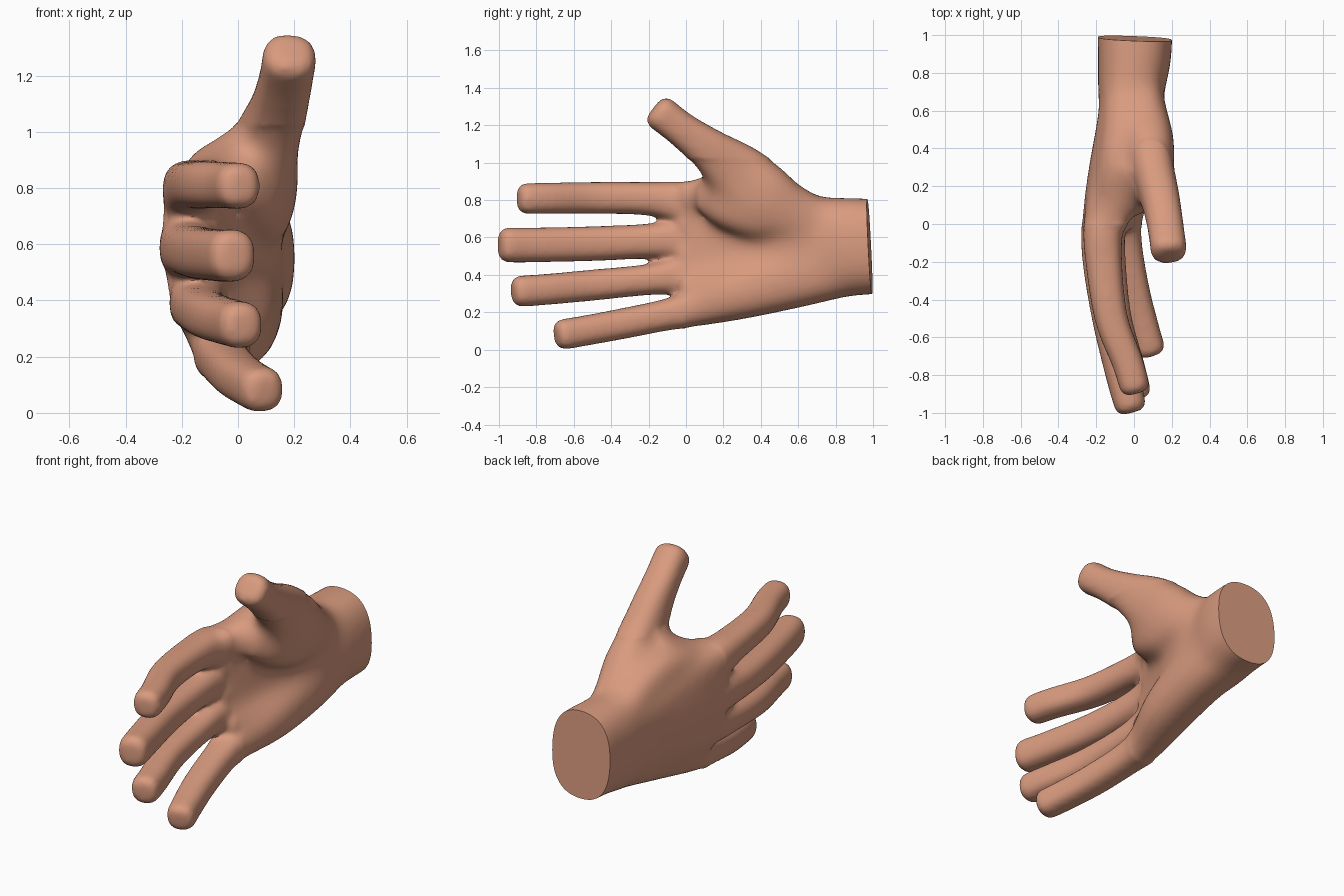
import bpy
import bmesh
import math
from mathutils import Vector

cube = bpy.data.objects.get("Cube")
if cube:
    bpy.data.objects.remove(cube, do_unlink=True)

skin = bpy.data.materials.new("warm_skin")
skin.use_nodes = True
skin.diffuse_color = (0.69, 0.325, 0.21, 1)
skin.node_tree.nodes["Principled BSDF"].inputs["Base Color"].default_value = skin.diffuse_color

SIDES = 32
STEPS = 6


def catmull(a, b, c, d, t):
    """Smooth interpolation between b and c."""
    return [0.5 * (2 * q + (r - p) * t + (2 * p - 5 * q + 4 * r - s) * t * t
                   + (3 * q - p - 3 * r + s) * t ** 3) for p, q, r, s in zip(a, b, c, d)]


def add_limb(bm, stations, power=2.5, cap=0.05):
    """Loft rounded sections through stations of (x, y, z, half thickness, half width)."""
    pts = []
    last = len(stations) - 1
    for i in range(last):
        quad = [stations[max(0, min(last, i + k))] for k in (-1, 0, 1, 2)]
        pts += [catmull(*quad, s / STEPS) for s in range(STEPS)]
    pts.append(stations[-1])
    centres = [Vector(p[:3]) for p in pts]
    sections = []
    for i, p in enumerate(pts):
        tangent = (centres[min(i + 1, len(pts) - 1)] - centres[max(i - 1, 0)]).normalized()
        sections.append((centres[i], tangent, p[3], p[4]))
    # blunt rounded tip in front of the first station
    c, t, rx, rz = sections[0]
    tip = []
    for k in range(5, 0, -1):
        a = k / 5 * math.pi / 2
        f = 0.5 + 0.5 * math.cos(a)
        tip.append((c - t * cap * math.sin(a), t, rx * f, rz * f))
    rings = []
    for c, t, rx, rz in tip + sections:
        u = (Vector((1, 0, 0)) - t * t.x).normalized()
        v = t.cross(u)
        ring = []
        for k in range(SIDES):
            a = 2 * math.pi * k / SIDES
            ca, sa = math.cos(a), math.sin(a)
            e = 2 / power
            ring.append(bm.verts.new(c + u * math.copysign(abs(ca) ** e * rx, ca)
                                     + v * math.copysign(abs(sa) ** e * rz, sa)))
        rings.append(ring)
    for r, s in zip(rings, rings[1:]):
        for k in range(SIDES):
            n = (k + 1) % SIDES
            bm.faces.new((r[k], r[n], s[n], s[k]))
    bm.faces.new(rings[0][::-1])
    bm.faces.new(rings[-1])


# Each finger runs from its tip through the palm and fades out inside the wrist
index_finger = [(0, -.85, .808, .08, .083), (-.035, -.73, .81, .083, .083),
                (-.12, -.5, .812, .088, .085), (-.16, -.2, .807, .097, .09),
                (-.16, 0, .78, .107, .117), (-.11, .3, .7, .12, .15),
                (-.03, .65, .62, .15, .15), (0, .9, .58, .13, .14)]
middle_finger = [(-.022, -.95, .56, .085, .094), (-.062, -.8, .56, .088, .093),
                 (-.13, -.5, .567, .092, .093), (-.17, -.2, .58, .102, .094),
                 (-.17, 0, .59, .107, .12), (-.12, .3, .58, .12, .15),
                 (-.02, .65, .56, .15, .16), (0, .9, .55, .13, .14)]
ring_finger = [(.008, -.88, .313, .08, .084), (-.027, -.75, .322, .083, .083),
               (-.1, -.5, .345, .088, .083), (-.14, -.2, .375, .097, .083),
               (-.14, 0, .4, .102, .11), (-.08, .3, .43, .13, .14),
               (0, .65, .49, .15, .16), (0, .9, .52, .13, .14)]
little_finger = [(.082, -.65, .083, .08, .082), (.05, -.55, .1, .083, .081),
                 (-.005, -.35, .137, .088, .082), (-.05, -.1, .188, .092, .085),
                 (-.055, .05, .225, .107, .107), (-.005, .3, .305, .14, .145),
                 (.015, .65, .405, .15, .17), (.005, .9, .46, .13, .16)]
thumb = [(.183, -.132, 1.262, .096, .094), (.168, -.02, 1.175, .096, .094),
         (.142, .12, 1.07, .102, .117), (.1, .27, .945, .117, .165),
         (.075, .42, .81, .14, .185), (.045, .6, .69, .13, .14), (.01, .85, .6, .11, .1)]
thumb_web = [(-.15, -.05, .8, .08, .085), (-.06, .13, .84, .09, .1), (.02, .3, .88, .13, .15)]
thumb_back = [(-.13, .08, .78, .1, .1), (-.075, .3, .82, .12, .14),
              (-.03, .5, .77, .14, .14), (-.01, .72, .66, .15, .13), (0, .9, .6, .12, .1)]
thumb_pad = [(.03, .1, .82, .06, .1), (.06, .22, .8, .11, .16), (.075, .4, .78, .125, .195),
             (.06, .56, .74, .11, .15), (.03, .74, .66, .11, .11)]
palm_core = [(-.13, .05, .55, .09, .3), (-.07, .3, .55, .12, .3), (-.02, .55, .55, .16, .29),
             (-.015, .72, .54, .178, .28), (.003, .88, .55, .195, .265), (.005, 1.08, .55, .202, .255)]

# Fill the valleys between neighbouring rays inside the palm
fingers = [index_finger, middle_finger, ring_finger, little_finger]
fillers = [[[(p + q) / 2 for p, q in zip(s, t)] for s, t in zip(a[4:], b[4:])]
           for a, b in zip(fingers, fingers[1:])]

bm = bmesh.new()
for part in fingers + fillers + [thumb, thumb_web, thumb_back, thumb_pad, palm_core]:
    add_limb(bm, part)
bmesh.ops.recalc_face_normals(bm, faces=bm.faces)
mesh = bpy.data.meshes.new("hand")
bm.to_mesh(mesh)
bm.free()
hand = bpy.data.objects.new("hand", mesh)
bpy.context.collection.objects.link(hand)

# Fuse the limbs into one skin and relax the joins
remesh = hand.modifiers.new("fuse", "REMESH")
remesh.mode = "VOXEL"
remesh.voxel_size = 0.013
relax = hand.modifiers.new("relax", "SMOOTH")
relax.factor = 0.5
relax.iterations = 20
bpy.context.view_layer.update()
fused = bpy.data.meshes.new_from_object(hand.evaluated_get(bpy.context.evaluated_depsgraph_get()))
hand.modifiers.clear()
hand.data = fused

# Soften the palm and the back of the hand further
bm = bmesh.new()
bm.from_mesh(fused)
palm = [v for v in bm.verts if v.co.y > 0 and v.co.z < 1.02]
for _ in range(60):
    bmesh.ops.smooth_vert(bm, verts=palm, factor=0.5, use_axis_x=True, use_axis_y=True, use_axis_z=True)

# Flat, slightly tilted cut at the wrist
cut = bmesh.ops.bisect_plane(bm, geom=bm.verts[:] + bm.edges[:] + bm.faces[:],
                             plane_co=(0, .982, .55), plane_no=(.04, 1, .05), clear_outer=True)
rim = [e for e in cut["geom_cut"] if isinstance(e, bmesh.types.BMEdge)]
bmesh.ops.contextual_create(bm, geom=rim)
bmesh.ops.recalc_face_normals(bm, faces=bm.faces)
bm.to_mesh(fused)
bm.free()
fused.materials.clear()
fused.materials.append(skin)

bpy.ops.object.select_all(action="DESELECT")
hand.select_set(True)
bpy.context.view_layer.objects.active = hand
bpy.ops.object.shade_smooth_by_angle(angle=math.radians(40))
